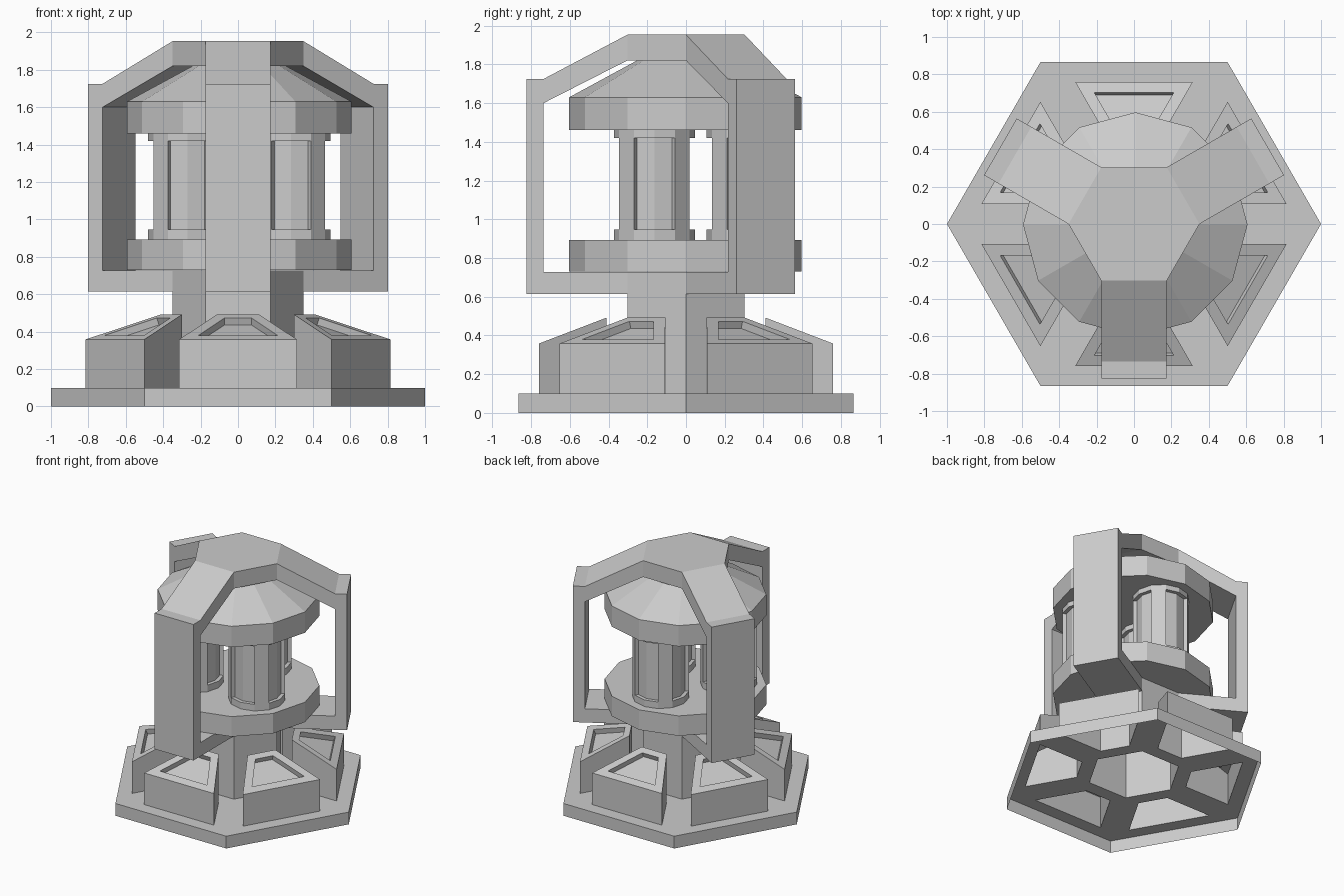
import bpy, bmesh
from math import sin, cos, radians, pi
from mathutils import Vector, Matrix

if "Cube" in bpy.data.objects:
    bpy.data.objects.remove(bpy.data.objects["Cube"])


def make_object(name, bm):
    bmesh.ops.remove_doubles(bm, verts=bm.verts, dist=0.0002)
    me = bpy.data.meshes.new(name)
    bm.to_mesh(me)
    bm.free()
    ob = bpy.data.objects.new(name, me)
    bpy.context.collection.objects.link(ob)
    return ob


def stack(bm, rings, cap_bottom=True, cap_top=True):
    """Bridge counter-clockwise point rings from bottom/outside to top/inside."""
    vs = [[bm.verts.new(p) for p in ring] for ring in rings]
    n = len(vs[0])
    for lo, hi in zip(vs, vs[1:]):
        for i in range(n):
            j = (i + 1) % n
            bm.faces.new((lo[i], lo[j], hi[j], hi[i]))
    if cap_bottom:
        bm.faces.new(vs[0][::-1])
    if cap_top:
        bm.faces.new(vs[-1])


def ngon(n, r, z, cx=0, cy=0):
    return [Vector((cx + r * cos(2 * pi * i / n), cy + r * sin(2 * pi * i / n), z))
            for i in range(n)]


def turned(name, n, profile, **caps):
    bm = bmesh.new()
    stack(bm, [ngon(n, r, z, *(CENTRE if n == 12 else (0, 0))) for r, z in profile], **caps)
    return make_object(name, bm)


CENTRE = (0.007, -0.003)      # slight offset of the lamp core
HEX_R = 0.35
APOTHEM = HEX_R * cos(pi / 6)


# Hollow hexagonal base: six sectors, each raised into a sloped block with a recess
def trapezoid(x_out, y_out, x_in, y_in, z_out, z_in):
    return [Vector(p) for p in ((-x_out, -y_out, z_out), (x_out, -y_out, z_out),
                                (x_in, -y_in, z_in), (-x_in, -y_in, z_in))]


def slope(y):
    return 0.358 + 0.134 * (0.76 - y) / 0.35


sector = trapezoid(0.5, cos(pi / 6), HEX_R / 2, APOTHEM, 0.1, 0.1)
block_foot = trapezoid(0.315, 0.76, 0.113, 0.41, 0.1, 0.1)
block_top = trapezoid(0.315, 0.76, 0.113, 0.41, slope(0.76), slope(0.41))
rim = trapezoid(0.213, 0.704, 0.072, 0.46, slope(0.704), slope(0.46))
floor = [p + Vector((0, 0.0144, -0.037)) for p in rim]

bm = bmesh.new()
for k in range(6):
    rot = Matrix.Rotation(k * pi / 3, 3, 'Z')
    stack(bm, [[rot @ p for p in ring] for ring in (sector, block_foot, block_top, rim, floor)],
          cap_bottom=False)
    a, b = rot @ sector[0], rot @ sector[1]
    drop = Vector((0, 0, 0.1))
    bm.faces.new([bm.verts.new(p) for p in (a - drop, b - drop, b, a)])
make_object("base", bm)

# Central column (open below) and roof cap
turned("column", 6, [(HEX_R, 0.1), (HEX_R, 0.727)], cap_bottom=False)
turned("roof_cap", 6, [(HEX_R, 1.82), (HEX_R, 1.953)])

# Three bracket arms joining the column to the roof cap
ARM = [(APOTHEM, 0.615), (0.825, 0.615), (0.825, 1.725), (0.735, 1.725), (APOTHEM, 1.953),
       (APOTHEM, 1.82), (0.735, 1.60), (0.735, 0.727), (APOTHEM, 0.727)]
for k in range(3):
    bm = bmesh.new()
    rot = Matrix.Rotation(radians(-90 + 120 * k), 3, 'Z')
    sides = [[rot @ Vector((r, w, z)) for r, z in ARM] for w in (HEX_R / 2, -HEX_R / 2)]
    stack(bm, sides)
    bmesh.ops.recalc_face_normals(bm, faces=bm.faces)
    make_object(f"arm_{k + 1}", bm)

# Lower disc and upper disc with conical top
turned("lower_disc", 12, [(0.6, 0.73), (0.6, 0.893)])
turned("upper_disc", 12, [(0.6, 1.46), (0.6, 1.63), (0.25, 1.82)])

# Three pillars, each with end collars, a core and four ribs framing recessed panels
for k in range(3):
    ang = radians(90 + 120 * k)
    cx, cy = CENTRE[0] + 0.32 * cos(ang), CENTRE[1] + 0.32 * sin(ang)
    bm = bmesh.new()
    for r, z0, z1 in ((0.21, 0.893, 0.947), (0.18, 0.947, 1.42), (0.21, 1.42, 1.46)):
        stack(bm, [ngon(12, r, z, cx, cy) for z in (z0, z1)])
    for q in range(4):
        a0, a1 = radians(30 + 90 * q), radians(60 + 90 * q)
        corners = [(0.17, a0), (0.21, a0), (0.21, a1), (0.17, a1)]
        stack(bm, [[Vector((cx + r * cos(a), cy + r * sin(a), z)) for r, a in corners]
                   for z in (0.947, 1.42)])
    make_object(f"pillar_{k + 1}", bm)
